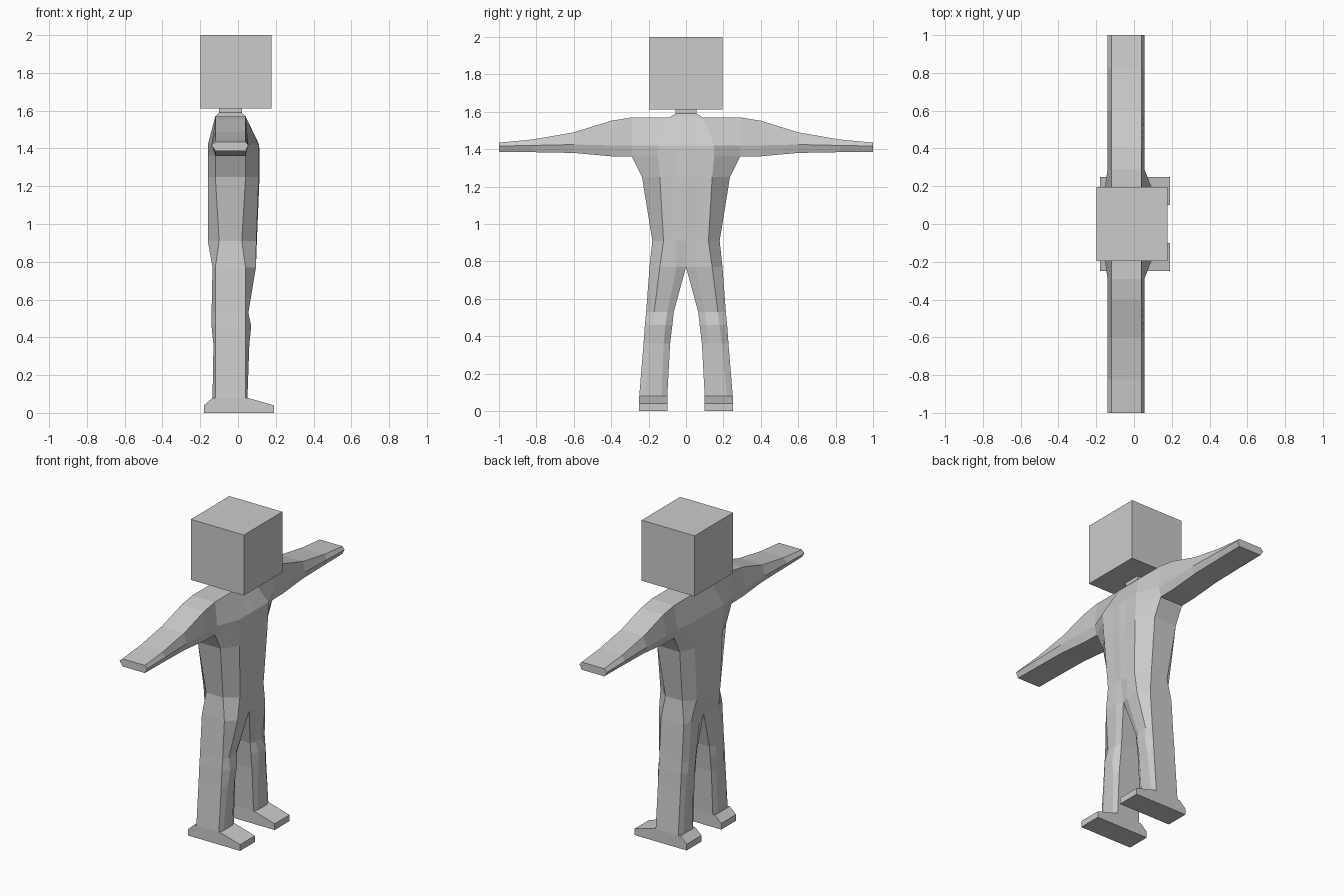
import bpy, bmesh

if "Cube" in bpy.data.objects:
    bpy.data.objects.remove(bpy.data.objects["Cube"])


def finish(bm, name, mirror=True):
    bmesh.ops.remove_doubles(bm, verts=bm.verts, dist=0.0005)
    bmesh.ops.recalc_face_normals(bm, faces=bm.faces)
    me = bpy.data.meshes.new(name)
    bm.to_mesh(me)
    bm.free()
    ob = bpy.data.objects.new(name, me)
    bpy.context.collection.objects.link(ob)
    if mirror:
        m = ob.modifiers.new("mirror", 'MIRROR')
        m.use_axis = (False, True, False)
        m.use_clip = True
    return ob


def loft(bm, rings, cap_start=True, cap_end=True):
    rows = [[bm.verts.new(p) for p in r] for r in rings]
    n = len(rows[0])
    for a, b in zip(rows, rows[1:]):
        for i in range(n):
            j = (i + 1) % n
            bm.faces.new((a[i], a[j], b[j], b[i]))
    if cap_start:
        bm.faces.new(rows[0])
    if cap_end:
        bm.faces.new(rows[-1])


# Half torso and leg: z, inner y, two front corner y, outer y,
# then x of inner front, front, side front, side back, back, inner back
sections = [
    (1.57, 0, .05, .09, .29, .04, .04, .04, -.12, -.12, -.12),
    (1.42, 0, .06, .15, .29, .112, .11, .055, -.14, -.16, -.16),
    (1.36, 0, .06, .15, .29, .114, .11, .04, -.12, -.16, -.16),
    (1.25, 0, .06, .14, .235, .114, .11, .04, -.12, -.16, -.16),
    (0.91, 0, .05, .12, .18, .10, .097, .02, -.10, -.16, -.16),
    (0.77, 0, .05, .14, .195, .08, .095, .04, -.12, -.135, -.125),
    (0.53, .065, .10, .17, .213, .04, .055, .04, -.12, -.14, -.12),
    (0.46, .073, .11, .18, .22, .04, .07, .04, -.12, -.14, -.12),
    (0.36, .085, .12, .19, .227, .04, .06, .04, -.12, -.13, -.12),
    (0.08, .10, .13, .22, .25, .04, .05, .04, -.12, -.135, -.12),
]
bm = bmesh.new()
rings = []
for z, yi, y1, y2, w, fi, f, sf, sb, b, bi in sections:
    rings.append([(fi, yi, z), (f, y1, z), (f, y2, z), (sf, w, z),
                  (sb, w, z), (b, y2, z), (b, y1, z), (bi, yi, z)])
loft(bm, rings)

# Open the centre plane and the shoulder socket
hidden = [fc for fc in bm.faces
          if all(abs(v.co.y) < .001 for v in fc.verts)
          or all(v.co.y > .285 for v in fc.verts)]
bmesh.ops.delete(bm, geom=hidden, context='FACES')

# Arm: y, top z, middle z, bottom z
arm = [(.29, 1.57, 1.42, 1.36), (.40, 1.552, 1.42, 1.362), (.60, 1.49, 1.425, 1.38),
       (.82, 1.452, 1.42, 1.384), (1.0, 1.435, 1.417, 1.386)]
loft(bm, [[(.04, y, t), (.055, y, m), (.04, y, b), (-.12, y, b), (-.14, y, m), (-.12, y, t)]
          for y, t, m, b in arm], cap_start=False)
finish(bm, "body")

# Feet
bm = bmesh.new()
profile = [(-.18, 0), (.19, 0), (.19, .04), (.05, .08), (-.135, .08), (-.18, .04)]
loft(bm, [[(x, y, z) for x, z in profile] for y in (.10, .25)])
finish(bm, "feet")

# Neck
bm = bmesh.new()
loft(bm, [[(x0, -y, z), (x1, -y, z), (x1, y, z), (x0, y, z)]
          for z, x0, x1, y in ((1.57, -.12, .04, .09), (1.59, -.10, .02, .055),
                               (1.612, -.10, .02, .055))])
finish(bm, "neck", mirror=False)

# Head
bpy.ops.mesh.primitive_cube_add(size=1, location=(-.01, 0, 1.806))
head = bpy.context.object
head.name = "head"
head.scale = (.376, .39, .388)
